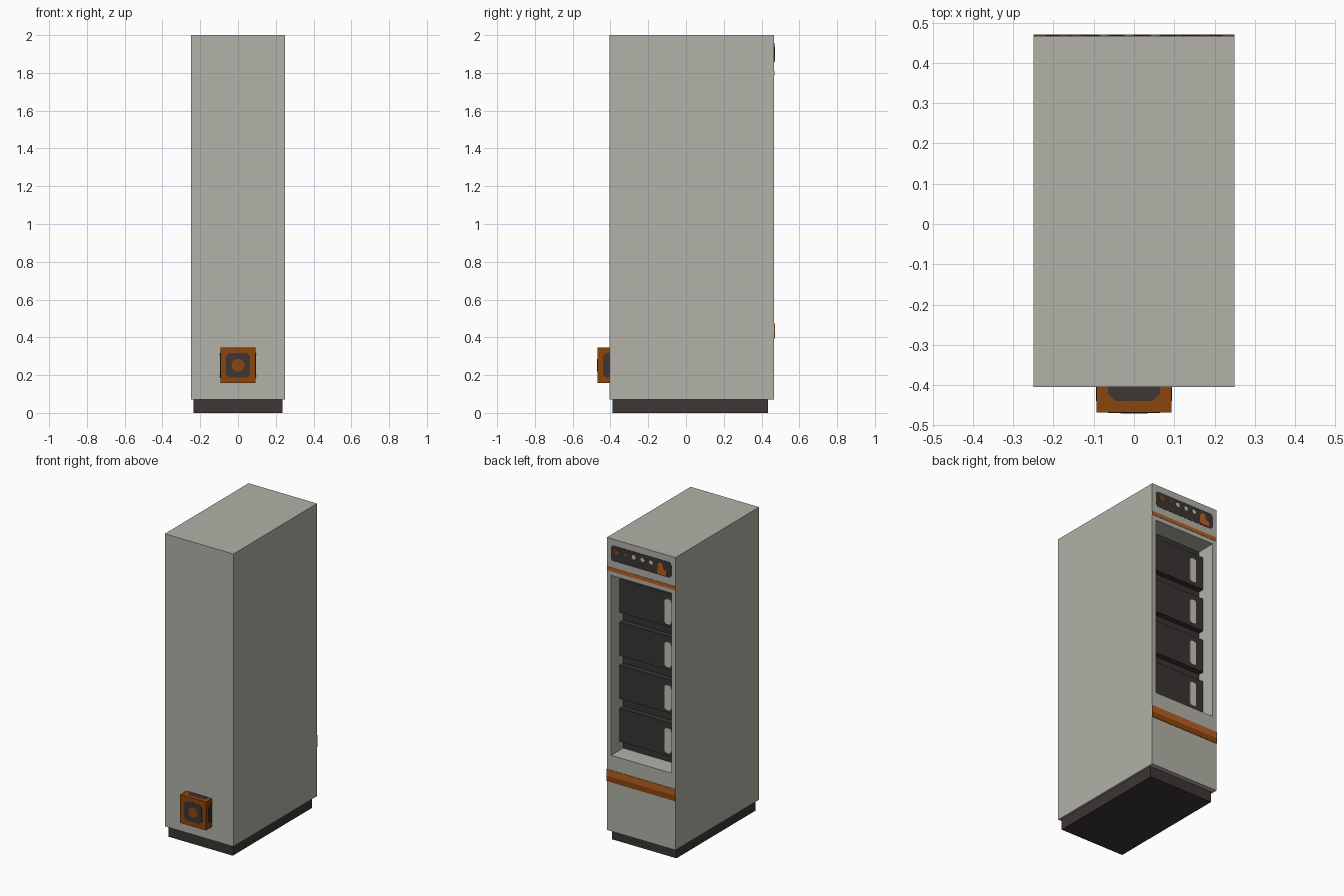
import bpy, bmesh, math
from mathutils import Matrix, Vector

if "Cube" in bpy.data.objects:
    bpy.data.objects.remove(bpy.data.objects["Cube"])


def material(name, hexa):
    lin = []
    for i in (0, 2, 4):
        c = int(hexa[i:i + 2], 16) / 255
        lin.append(c / 12.92 if c <= 0.04045 else ((c + 0.055) / 1.055) ** 2.4)
    m = bpy.data.materials.new(name)
    m.diffuse_color = (*lin, 1)
    m.use_nodes = True
    m.node_tree.nodes["Principled BSDF"].inputs["Base Color"].default_value = m.diffuse_color
    return m


GREY = material("warm grey", "B2B2A8")
DARK = material("charcoal", "3D3635")
DRAWER = material("drawer black", "393433")
RUST = material("rust orange", "8B460C")
ORANGE = material("light orange", "B85E26")
PALE = material("pale grey", "C4C4B8")


def finish(bm, name, *mats):
    bmesh.ops.recalc_face_normals(bm, faces=bm.faces)
    me = bpy.data.meshes.new(name)
    bm.to_mesh(me)
    bm.free()
    for m in mats:
        me.materials.append(m)
    ob = bpy.data.objects.new(name, me)
    bpy.context.collection.objects.link(ob)
    return ob


def box_bm(x0, x1, y0, y1, z0, z1):
    bm = bmesh.new()
    mat = Matrix.Translation(((x0 + x1) / 2, (y0 + y1) / 2, (z0 + z1) / 2))
    mat = mat @ Matrix.Diagonal((x1 - x0, y1 - y0, z1 - z0, 1))
    bmesh.ops.create_cube(bm, size=1, matrix=mat)
    return bm


def box(name, mat, *dims):
    return finish(box_bm(*dims), name, mat)


def prism(name, mat, pts, y0, y1, matrix=None):
    """Extrude an outline in the x-z plane from y0 to y1."""
    bm = bmesh.new()
    f = bm.faces.new([bm.verts.new((x, y0, z)) for x, z in pts])
    r = bmesh.ops.extrude_face_region(bm, geom=[f])
    vs = [v for v in r["geom"] if isinstance(v, bmesh.types.BMVert)]
    bmesh.ops.translate(bm, verts=vs, vec=(0, y1 - y0, 0))
    if matrix:
        bm.transform(matrix)
    return finish(bm, name, mat)


def disc(cx, cz, r, n=16):
    return [(cx + r * math.cos(2 * math.pi * (i + .5) / n),
             cz + r * math.sin(2 * math.pi * (i + .5) / n)) for i in range(n)]


def rounded(cx, cz, w, h, r):
    pts = []
    for k, (sx, sz) in enumerate(((1, 1), (-1, 1), (-1, -1), (1, -1))):
        for j in range(4):
            a = math.pi / 2 * (k + j / 3)
            pts.append((cx + sx * (w / 2 - r) + r * math.cos(a),
                        cz + sz * (h / 2 - r) + r * math.sin(a)))
    return pts


BACK = 0.467

# plinth
box("plinth", DARK, -.235, .235, -.39, .435, 0, .07)

# cabinet with a recessed bay in the back face
bm = box_bm(-.25, .25, -.405, BACK, .07, 2)
for co, no in (((-.22, 0, 0), (1, 0, 0)), ((.22, 0, 0), (1, 0, 0)),
               ((0, 0, .57), (0, 0, 1)), ((0, 0, 1.757), (0, 0, 1))):
    bmesh.ops.bisect_plane(bm, geom=bm.verts[:] + bm.edges[:] + bm.faces[:],
                           plane_co=co, plane_no=no)
bay = [f for f in bm.faces if f.normal.y > .9
       and (f.calc_center_median() - Vector((0, BACK, 1.16))).length < .05]
r = bmesh.ops.extrude_discrete_faces(bm, faces=bay)
inner = r["faces"][0]
bmesh.ops.translate(bm, verts=inner.verts[:], vec=(0, -.125, 0))
inner.material_index = 1
finish(bm, "cabinet", GREY, DRAWER)

# four drawers with upright handles
for i in range(4):
    z = 1.59 - .284 * i
    box(f"drawer_{i + 1}", DRAWER, -.2195, .2195, .335, .38, z - .11, z + .11)
    prism(f"drawer_handle_{i + 1}", PALE, rounded(-.138, z - .008, .05, .165, .018), .379, .386)

# stripes across the back
box("upper_stripe", ORANGE, -.25, .25, BACK - .002, .469, 1.785, 1.81)
box("lower_stripe_light", ORANGE, -.25, .25, BACK - .002, .47, .43, .472)
box("lower_stripe_dark", RUST, -.25, .25, BACK - .002, .47, .393, .43)

# control panel with lamps, dials and a lever plate
prism("control_panel", DARK, rounded(0, 1.907, .44, .103, .018), BACK - .002, .4685)
for name, mat, x, rad in (("large_lamp", RUST, .177, .017), ("small_lamp", RUST, .113, .011),
                          ("dial_1", PALE, .053, .014), ("dial_2", PALE, -.011, .014),
                          ("dial_3", PALE, -.073, .014)):
    prism(name, mat, disc(x, 1.922, rad), BACK, .47)
prism("lever_plate", ORANGE, [(-.12, 1.862), (-.12, 1.915), (-.132, 1.938), (-.155, 1.938),
                              (-.165, 1.905), (-.188, 1.89), (-.188, 1.862)], BACK, .47)

# cube socket half sunk into the front, with the same inlay on each visible side
C, H = Vector((0, -.375, .252)), .0935
box("socket_cube", RUST, -H, H, C.y - H, C.y + H, C.z - H, C.z + H)
a, b = .064, .047
octagon = [(a, b), (b, a), (-b, a), (-a, b), (-a, -b), (-b, -a), (b, -a), (a, -b)]
turns = {"front": Matrix(), "right": Matrix.Rotation(math.pi / 2, 4, 'Z'),
         "left": Matrix.Rotation(-math.pi / 2, 4, 'Z'),
         "top": Matrix.Rotation(-math.pi / 2, 4, 'X'),
         "bottom": Matrix.Rotation(math.pi / 2, 4, 'X')}
for side, rot in turns.items():
    m = Matrix.Translation(C) @ rot
    prism(f"socket_inlay_{side}", DARK, octagon, -H - .001, -H + .002, m)
    if side == "front":
        prism("socket_button", RUST, disc(0, 0, .034), -H - .002, -H + .002, m)
